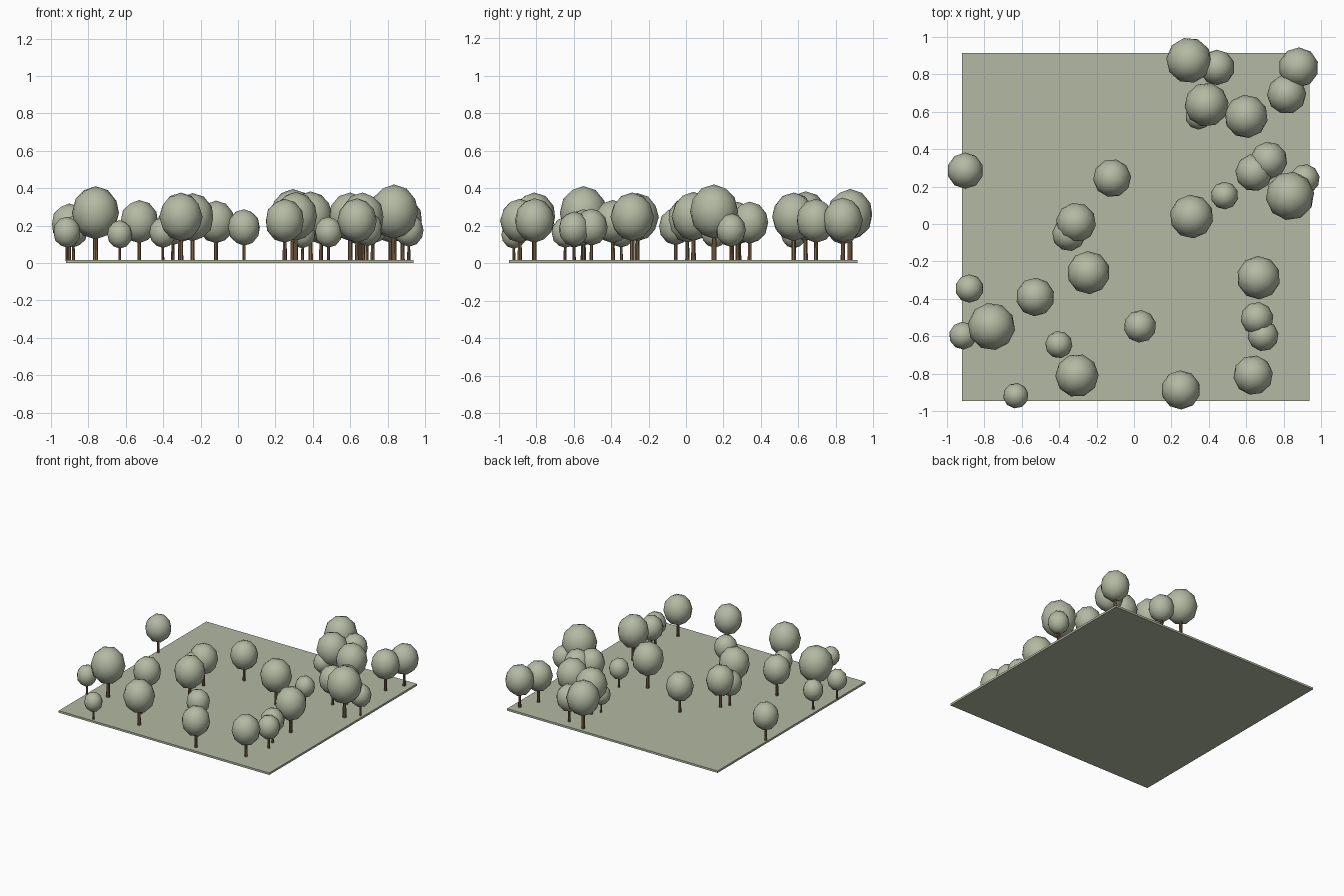
import bpy, bmesh, random
from mathutils import Matrix

if "Cube" in bpy.data.objects:
    bpy.data.objects.remove(bpy.data.objects["Cube"])

random.seed(4)


def material(name, rgb):
    m = bpy.data.materials.new(name)
    m.diffuse_color = (*rgb, 1)
    m.use_nodes = True
    m.node_tree.nodes["Principled BSDF"].inputs["Base Color"].default_value = m.diffuse_color
    return m


green = material("sage_green", (0.45, 0.49, 0.36))
brown = material("bark_brown", (0.23, 0.14, 0.065))


def make_object(name, bm, mat, smooth=False):
    me = bpy.data.meshes.new(name)
    bm.to_mesh(me)
    bm.free()
    me.materials.append(mat)
    for p in me.polygons:
        p.use_smooth = smooth
    ob = bpy.data.objects.new(name, me)
    bpy.context.collection.objects.link(ob)
    return ob


# thin square ground plate
GROUND = 0.016
bm = bmesh.new()
bmesh.ops.create_cube(bm, size=1, matrix=Matrix.Translation((0.009, -0.015, GROUND / 2))
                      @ Matrix.Diagonal((1.856, 1.86, GROUND, 1)))
make_object("ground_plate", bm, green)


# one tree: tapered trunk and egg-shaped crown, all scaled from the crown radius
def tree(i, x, y, r):
    turn = Matrix.Rotation(random.uniform(0, 6.28), 4, 'Z')
    top = 0.02 + 1.96 * r
    bm = bmesh.new()
    bmesh.ops.create_cone(bm, cap_ends=True, segments=8, radius1=0.11 * r, radius2=0.085 * r,
                          depth=top - 0.01,
                          matrix=Matrix.Translation((x, y, (top + 0.01) / 2)) @ turn)
    make_object(f"trunk_{i}", bm, brown)
    bm = bmesh.new()
    bmesh.ops.create_icosphere(bm, subdivisions=2, radius=r,
                               matrix=Matrix.Translation((x, y, top)) @ turn
                               @ Matrix.Diagonal((1, 1, 1.12, 1)))
    make_object(f"crown_{i}", bm, green, smooth=True)


# tree positions and crown radii
trees = [
    (.294, .875, .122), (.444, .837, .095), (.88, .837, .107), (.816, .693, .105),
    (.388, .638, .118), (.345, .575, .07), (.60, .575, .116), (-.902, .285, .097),
    (-.117, .245, .102), (.72, .34, .10), (.642, .275, .10), (.913, .24, .08),
    (.834, .15, .13), (.484, .152, .074), (.308, .04, .117), (-.31, .007, .107),
    (-.348, -.055, .09), (-.243, -.26, .115), (-.88, -.345, .076), (-.528, -.39, .103),
    (-.915, -.597, .074), (-.762, -.548, .127), (-.402, -.645, .073), (-.305, -.81, .116),
    (-.632, -.918, .068), (.032, -.547, .087), (.25, -.887, .105), (.637, -.808, .106),
    (.666, -.287, .116), (.658, -.505, .088), (.69, -.597, .083),
]
for i, t in enumerate(trees):
    tree(i + 1, *t)
